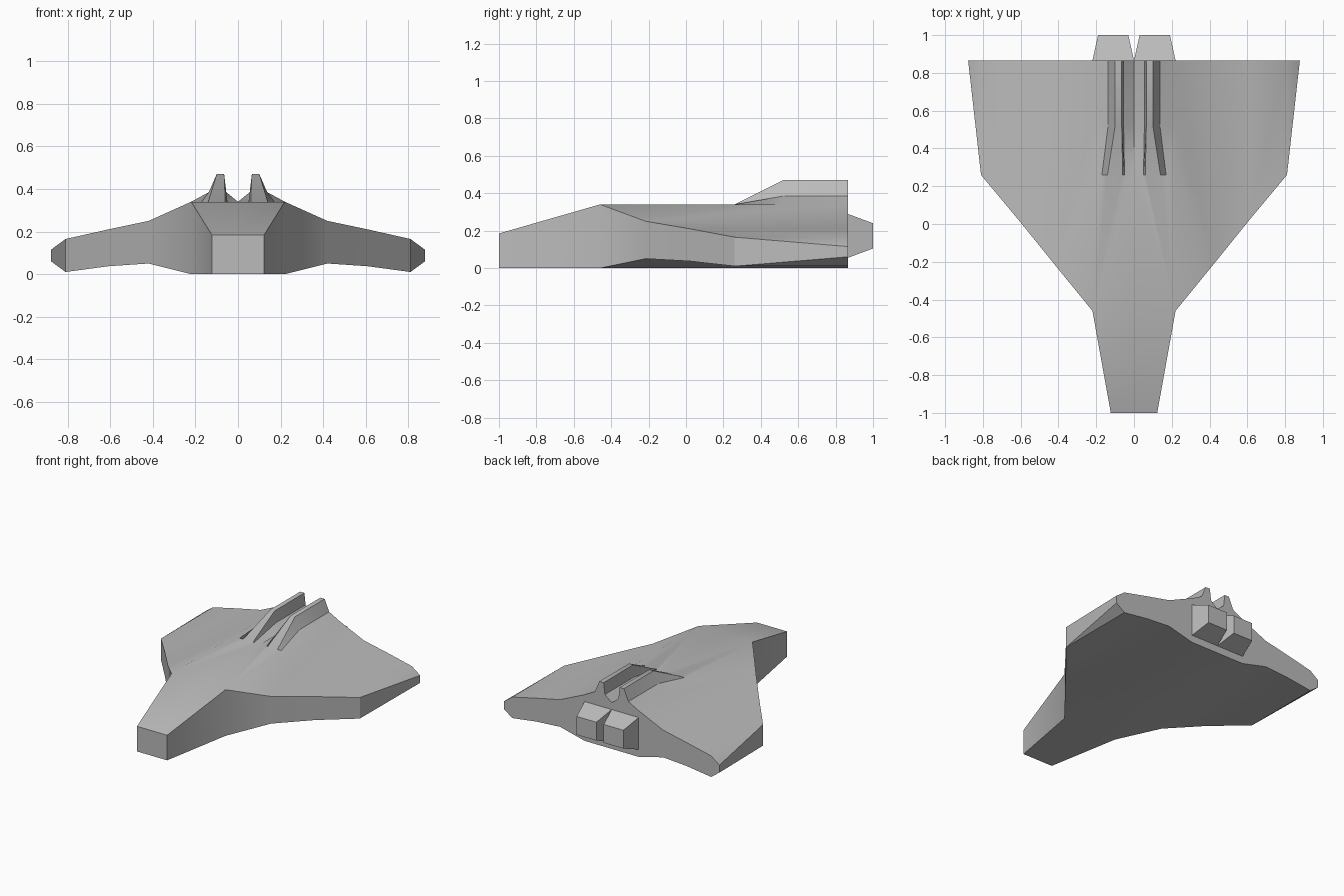
import bpy, bmesh, math

cube = bpy.data.objects.get("Cube")
if cube:
    bpy.data.objects.remove(cube, do_unlink=True)

grey = bpy.data.materials.new("hull grey")
grey.use_nodes = True
colour = (0.5, 0.5, 0.5, 1)
grey.diffuse_color = colour
grey.node_tree.nodes["Principled BSDF"].inputs["Base Color"].default_value = colour

REAR = 0.865


def finish(bm, name, angle):
    """Weld, orient and shade a mesh, then add it to the scene."""
    bmesh.ops.remove_doubles(bm, verts=bm.verts, dist=0.0005)
    bmesh.ops.recalc_face_normals(bm, faces=bm.faces)
    mesh = bpy.data.meshes.new(name)
    bm.to_mesh(mesh)
    bm.free()
    mesh.materials.append(grey)
    ob = bpy.data.objects.new(name, mesh)
    bpy.context.collection.objects.link(ob)
    bpy.ops.object.select_all(action='DESELECT')
    bpy.context.view_layer.objects.active = ob
    ob.select_set(True)
    if angle:
        bpy.ops.object.shade_smooth_by_angle(angle=math.radians(angle))
    return ob


bm = bmesh.new()


def face(*points):
    """Add a face and its mirror image."""
    for side in (1, -1):
        bm.faces.new([bm.verts.new((side * x, y, z)) for x, y, z in points])


# Deck rows, centre to shoulder: flat in front, twin fins behind
flat = [(x, 0.34) for x in (0, 0.05, 0.06, 0.14, 0.17, 0.22)]
fins = [(0, 0.34), (0.055, 0.385), (0.065, 0.47), (0.10, 0.47), (0.137, 0.385), (0.22, 0.34)]
rows = [[(x, y, z) for x, z in section]
        for y, section in ((0.26, flat), (0.52, fins), (REAR, fins))]
for a, b in zip(rows, rows[1:]):
    for i in range(len(flat) - 1):
        face(a[i], a[i + 1], b[i + 1], b[i])

# Wing stations: x, leading edge y, top z, bottom z
wing = [(0.22, -0.46, 0.34, 0), (0.42, -0.215, 0.25, 0.05),
        (0.61, 0.02, 0.21, 0.037), (0.81, 0.26, 0.165, 0.01)]
shoulder = [(0.22, y, 0.34) for y in (REAR, 0.52, 0.26)]
for i, ((xa, ya, ta, ba), (xb, yb, tb, bb)) in enumerate(zip(wing, wing[1:])):
    inner = shoulder if i == 0 else [(xa, REAR, ta)]
    face((xa, ya, ta), (xb, yb, tb), (xb, REAR, tb), *inner)
    face((xa, ya, ba), (xa, REAR, ba), (xb, REAR, bb), (xb, yb, bb))
    face((xa, ya, ba), (xb, yb, bb), (xb, yb, tb), (xa, ya, ta))

# Wing tips
x, y, top, bottom = wing[-1]
upper, lower = (0.878, REAR, 0.115), (0.878, REAR, 0.06)
face((x, y, top), upper, (x, REAR, top))
face((x, y, bottom), (x, REAR, bottom), lower)
face((x, y, bottom), lower, upper, (x, y, top))

# Forward deck, belly and nose
face((0, -0.46, 0.34), (0.22, -0.46, 0.34), *rows[0][::-1][:-1], (0, 0.26, 0.34))
face((0, -0.46, 0), (0, REAR, 0), (0.22, REAR, 0), (0.22, -0.46, 0))
n_top, n_low = (0.123, -1, 0.185), (0.123, -1, 0)
face((0, -1, 0.185), n_top, (0.22, -0.46, 0.34), (0, -0.46, 0.34))
face((0, -1, 0), (0, -0.46, 0), (0.22, -0.46, 0), n_low)
face(n_low, (0.22, -0.46, 0), (0.22, -0.46, 0.34), n_top)
face((0, -1, 0), n_low, n_top, (0, -1, 0.185))

# Rear bulkhead closing the whole section
face((0, REAR, 0), *[(s[0], REAR, s[3]) for s in wing], lower, upper,
     *[(s[0], REAR, s[2]) for s in wing[:0:-1]], *rows[-1][::-1])
finish(bm, "hull", 30)

# Tapered engine blocks
for name, side in (("left_engine", 1), ("right_engine", -1)):
    bm = bmesh.new()
    bmesh.ops.create_cube(bm, size=1)
    for v in bm.verts:
        aft = v.co.y > 0
        v.co.x = side * 0.11 + v.co.x * (0.16 if aft else 0.22)
        v.co.z = 0.172 + v.co.z * (0.135 if aft else 0.235)
        v.co.y = 1.0 if aft else REAR
    finish(bm, name, 0)
